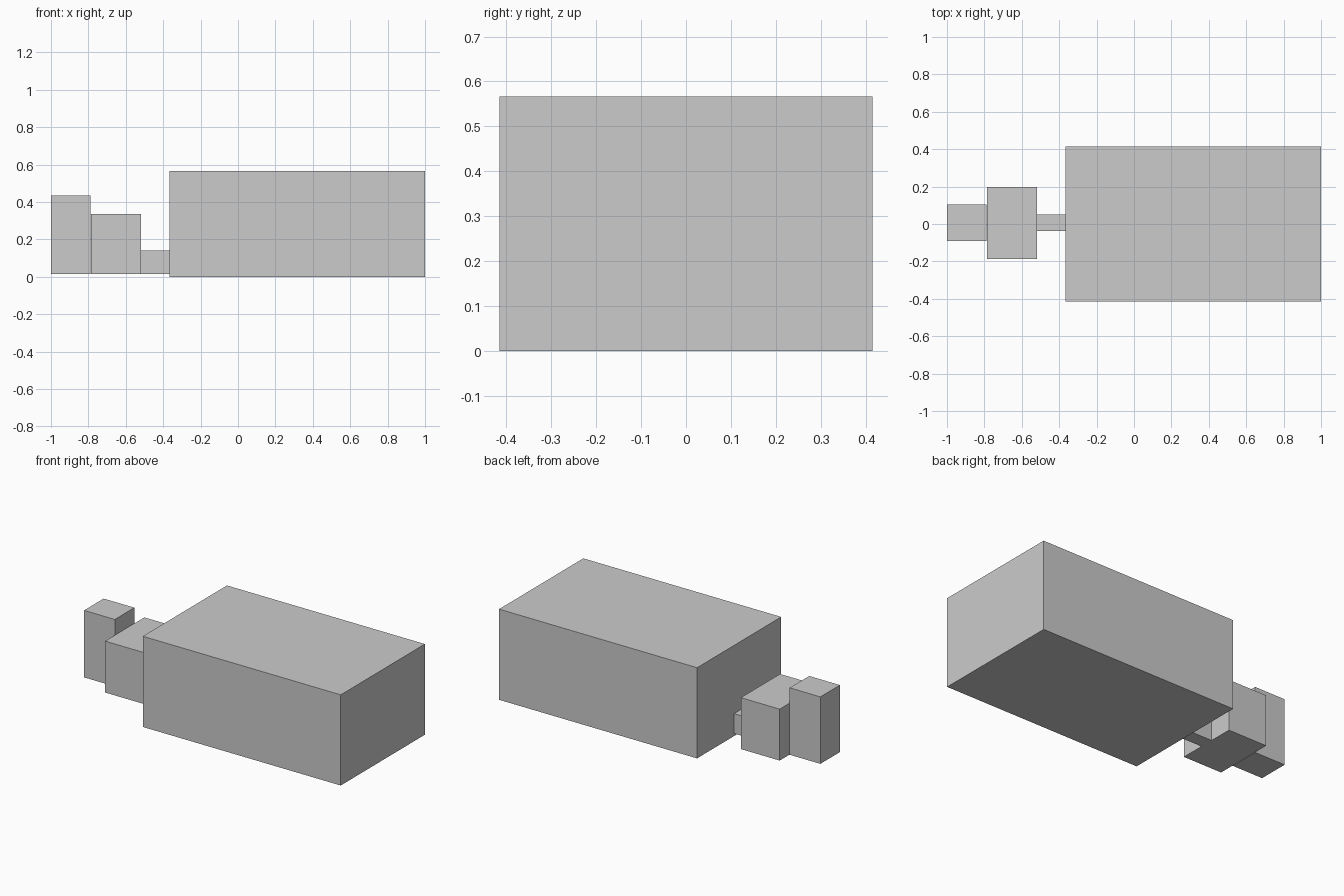
import bpy

if "Cube" in bpy.data.objects:
    bpy.data.objects.remove(bpy.data.objects["Cube"])


def box(name, x, y, z):
    """Axis-aligned box from (min, max) ranges."""
    bpy.ops.mesh.primitive_cube_add(
        size=1, location=[(a + b) / 2 for a, b in (x, y, z)])
    ob = bpy.context.object
    ob.name = name
    ob.scale = [b - a for a, b in (x, y, z)]
    bpy.ops.object.transform_apply(location=False, rotation=False, scale=True)
    return ob


BASE = 0.016  # the small blocks sit slightly above the main block's bottom

# large main block
box("main_block", (-0.367, 1.0), (-0.415, 0.415), (0.0, 0.566))
# low narrow link between main block and the smaller blocks
box("connector", (-0.518, -0.367), (-0.037, 0.05), (BASE, 0.14))
# medium block
box("middle_block", (-0.786, -0.518), (-0.188, 0.199), (BASE, 0.337))
# tall end block
box("end_block", (-1.0, -0.788), (-0.09, 0.103), (BASE, 0.434))
